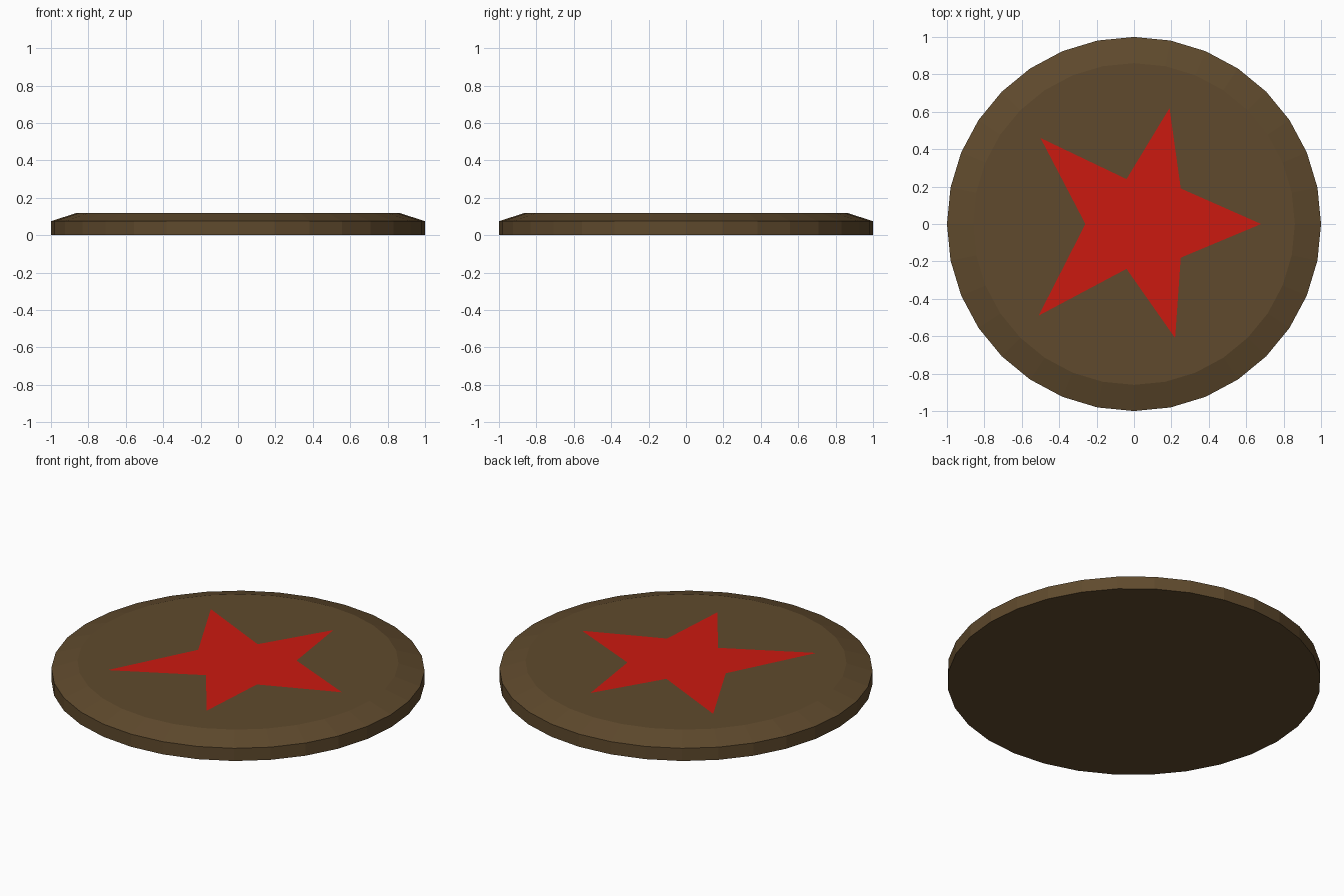
import bpy, bmesh
from math import cos, sin, tau

if "Cube" in bpy.data.objects:
    bpy.data.objects.remove(bpy.data.objects["Cube"])


def material(name, color):
    mat = bpy.data.materials.new(name)
    mat.diffuse_color = color
    mat.use_nodes = True
    mat.node_tree.nodes["Principled BSDF"].inputs["Base Color"].default_value = mat.diffuse_color
    return mat


def make_object(name, bm, mat):
    mesh = bpy.data.meshes.new(name)
    bm.to_mesh(mesh)
    bm.free()
    mesh.materials.append(mat)
    obj = bpy.data.objects.new(name, mesh)
    bpy.context.collection.objects.link(obj)
    return obj


# Disc: 32-sided profile of (radius, height) rings with a sloped shoulder
SIDES = 32
bm = bmesh.new()
rings = [[bm.verts.new((r * cos(tau * i / SIDES), r * sin(tau * i / SIDES), z))
          for i in range(SIDES)]
         for r, z in [(1.0, 0.0), (1.0, 0.075), (0.86, 0.12)]]
for low, high in zip(rings, rings[1:]):
    for i in range(SIDES):
        j = (i + 1) % SIDES
        bm.faces.new((low[i], low[j], high[j], high[i]))
bm.faces.new(rings[0][::-1])
bm.faces.new(rings[-1])
make_object("disc", bm, material("brown", (0.115, 0.068, 0.026, 1)))

# Star: flat, slightly uneven five-pointed inlay just above the top face
outline = [(0.68, 0.0), (0.25, 0.19), (0.19, 0.62), (-0.04, 0.24), (-0.50, 0.46),
           (-0.26, 0.0), (-0.51, -0.49), (-0.04, -0.24), (0.22, -0.61), (0.25, -0.18)]
bm = bmesh.new()
bm.faces.new([bm.verts.new((x, y, 0.122)) for x, y in outline])
make_object("star", bm, material("red", (0.6, 0.01, 0.005, 1)))
